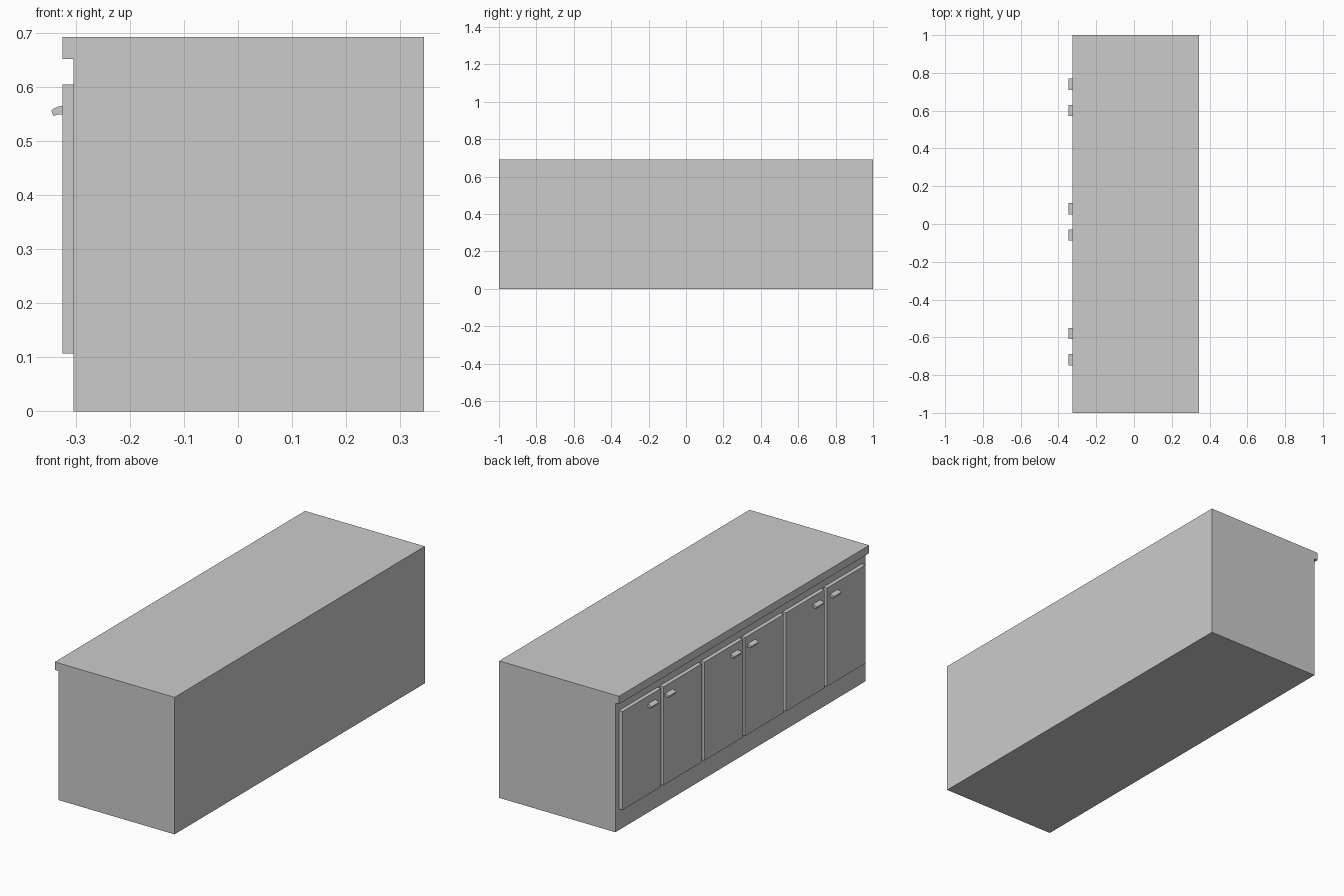
import bpy

if "Cube" in bpy.data.objects:
    bpy.data.objects.remove(bpy.data.objects["Cube"])


def extrude_profile(name, pts, y0, y1):
    """Solid made by extruding an (x, z) outline along y."""
    n = len(pts)
    verts = [(x, y, z) for y in (y0, y1) for x, z in pts]
    faces = [tuple(range(n)), tuple(range(2 * n - 1, n - 1, -1))]
    faces += [(i, i + n, (i + 1) % n + n, (i + 1) % n) for i in range(n)]
    mesh = bpy.data.meshes.new(name)
    mesh.from_pydata(verts, [], faces)
    # consistent outward normals
    import bmesh
    bm = bmesh.new()
    bm.from_mesh(mesh)
    bmesh.ops.recalc_face_normals(bm, faces=bm.faces)
    bm.to_mesh(mesh)
    bm.free()
    obj = bpy.data.objects.new(name, mesh)
    bpy.context.collection.objects.link(obj)
    return obj


FRONT, FACE, BACK = -0.305, -0.325, 0.345

# cabinet body with overhanging worktop lip
extrude_profile("cabinet_body", [
    (FRONT, 0), (BACK, 0), (BACK, 0.693), (FACE, 0.693),
    (FACE, 0.653), (FRONT, 0.653)], -1, 1)

# row of six doors
DOOR_W, PITCH = 0.308, 0.327
for i in range(6):
    y = 0.972 - i * PITCH
    extrude_profile(f"door_{i + 1}", [
        (FRONT, 0.107), (FRONT, 0.605), (FACE, 0.605), (FACE, 0.107)],
        y - DOOR_W, y)

# curved lip handles, in pairs around each door joint
handle = [(FACE, 0.550), (FACE, 0.566), (-0.335, 0.564), (-0.346, 0.558),
          (-0.342, 0.547), (-0.334, 0.550)]
for p, joint in enumerate((0.67, 0.011, -0.649)):
    for side in (-1, 1):
        y = joint + side * 0.069
        label = "left" if side > 0 else "right"
        extrude_profile(f"handle_{p + 1}_{label}", handle, y - 0.03, y + 0.03)
